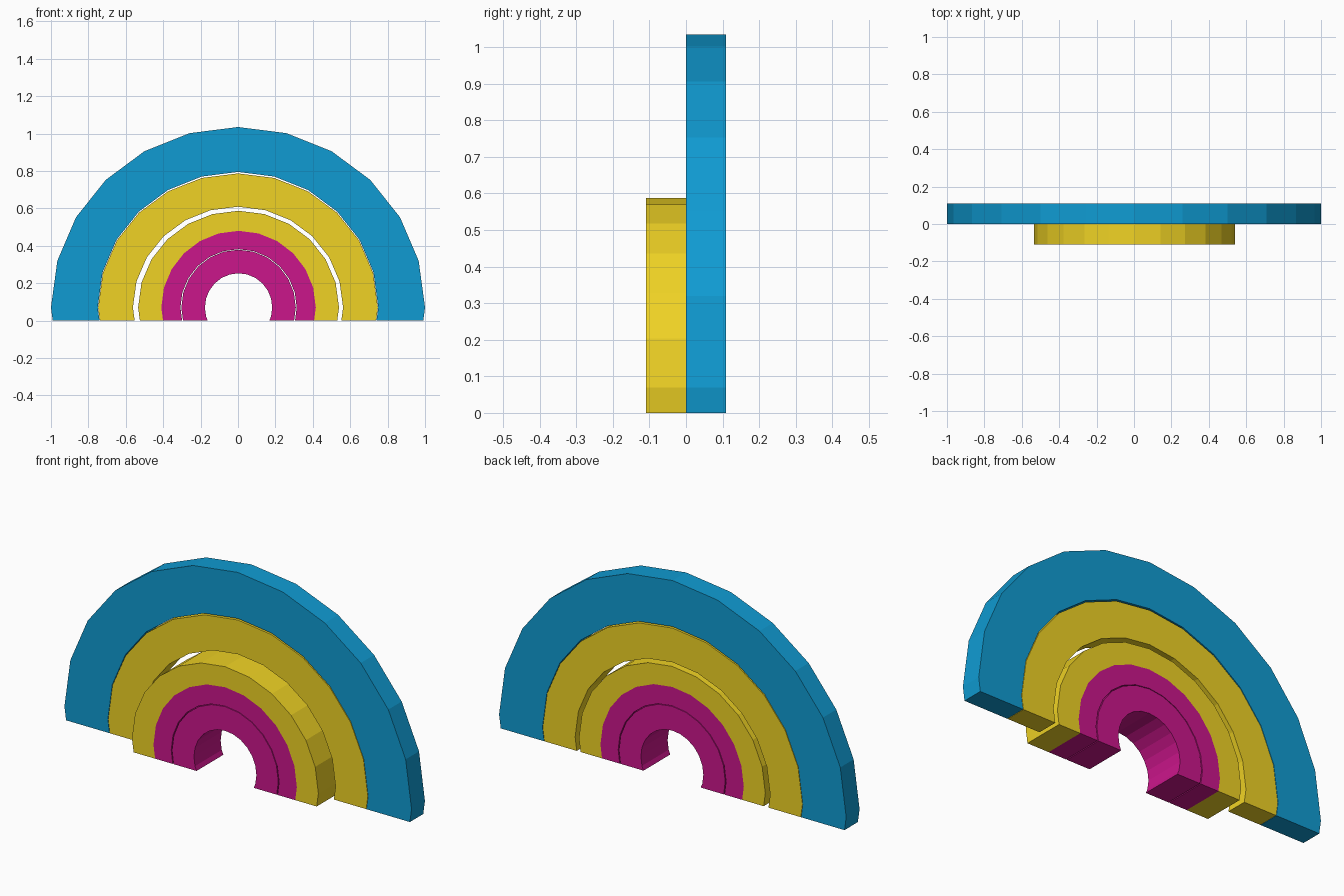
import bpy, bmesh, math

if "Cube" in bpy.data.objects:
    bpy.data.objects.remove(bpy.data.objects["Cube"])

SIDES = 24
CENTER_Z = 0.07


def material(name, rgb):
    m = bpy.data.materials.new(name)
    m.diffuse_color = (*rgb, 1.0)
    m.use_nodes = True
    m.node_tree.nodes["Principled BSDF"].inputs["Base Color"].default_value = m.diffuse_color
    return m


BLUE = material("blue", (0.005, 0.33, 0.65))
YELLOW = material("yellow", (0.87, 0.65, 0.018))
MAGENTA = material("magenta", (0.6, 0.008, 0.26))


def arch(name, outer, inner, y0, y1, mat, cx=0.0):
    """Faceted ring with (x, z) radii, cut flat at the ground."""
    bm = bmesh.new()
    loops = []
    for (rx, rz), y in ((outer, y0), (outer, y1), (inner, y1), (inner, y0)):
        loops.append([bm.verts.new((cx + rx * math.sin(math.tau * i / SIDES), y,
                                    CENTER_Z + rz * math.cos(math.tau * i / SIDES)))
                      for i in range(SIDES)])
    for k in range(4):
        a, b = loops[k], loops[(k + 1) % 4]
        for i in range(SIDES):
            j = (i + 1) % SIDES
            bm.faces.new((a[i], a[j], b[j], b[i]))
    # Slice off everything below the ground and cap the two feet
    bmesh.ops.bisect_plane(bm, geom=bm.verts[:] + bm.edges[:] + bm.faces[:],
                           plane_co=(0, 0, 0), plane_no=(0, 0, 1), clear_inner=True)
    bmesh.ops.holes_fill(bm, edges=[e for e in bm.edges if e.is_boundary], sides=0)
    bmesh.ops.recalc_face_normals(bm, faces=bm.faces[:])
    mesh = bpy.data.meshes.new(name)
    bm.to_mesh(mesh)
    bm.free()
    mesh.materials.append(mat)
    obj = bpy.data.objects.new(name, mesh)
    bpy.context.collection.objects.link(obj)
    return obj


# Thin outer bands at the back
arch("outer_blue_band", (1.0, 0.965), (0.75, 0.725), 0.0, 0.11, BLUE)
arch("outer_yellow_band", (0.748, 0.717), (0.562, 0.539), 0.0, 0.11, YELLOW)

# Thick inner bands, standing forward of the outer ones
arch("inner_yellow_band", (0.537, 0.517), (0.413, 0.41), -0.11, 0.11, YELLOW, 0.003)
arch("outer_magenta_band", (0.413, 0.41), (0.311, 0.312), -0.11, 0.11, MAGENTA, 0.003)
arch("inner_magenta_band", (0.306, 0.309), (0.18, 0.183), -0.11, 0.11, MAGENTA, 0.003)
